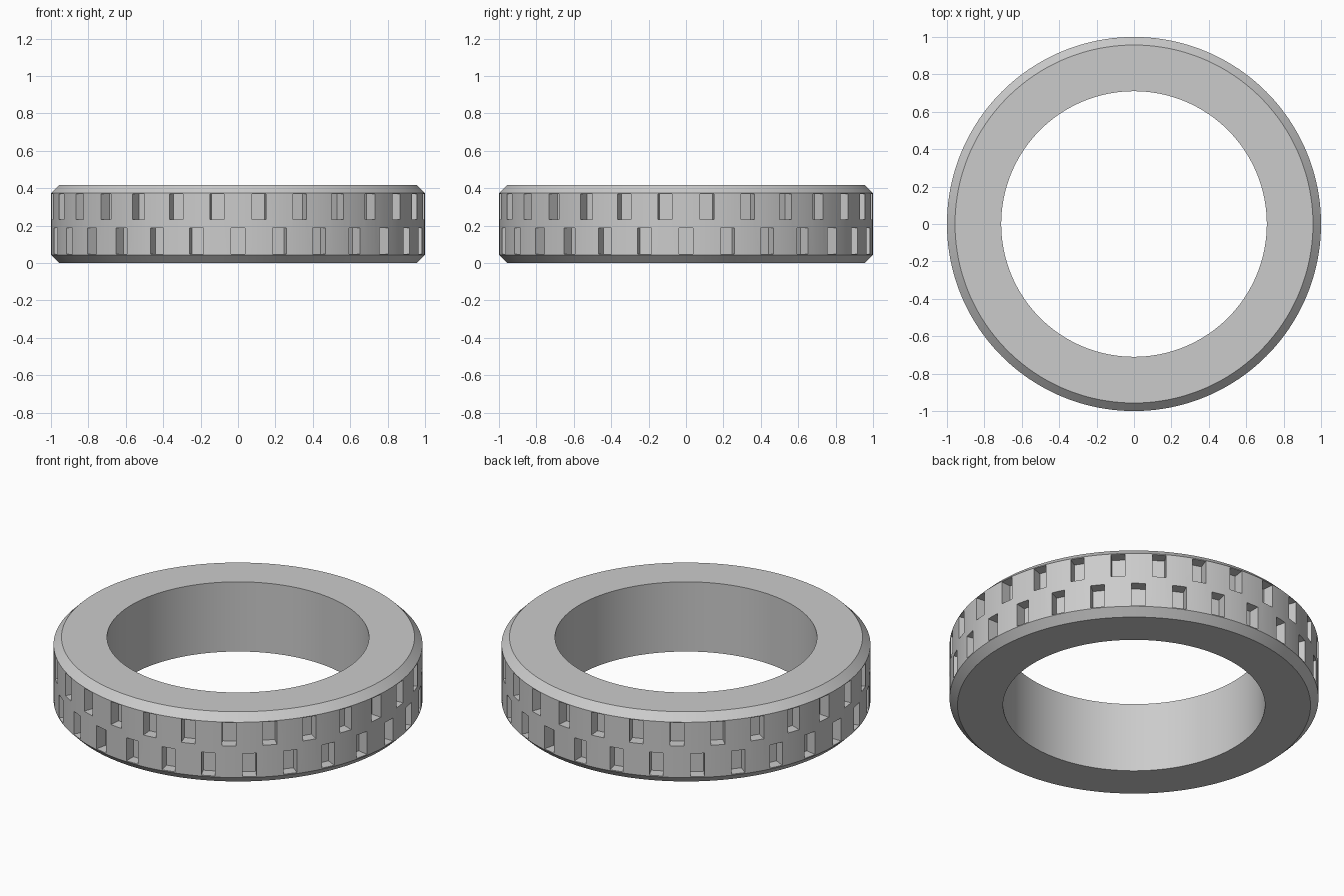
import bpy, bmesh, math
from mathutils import Matrix, Vector

if "Cube" in bpy.data.objects:
    bpy.data.objects.remove(bpy.data.objects["Cube"])

SEGMENTS = 168          # sides of the ring
SLOTS = 28              # pockets per row
R_OUT, R_IN, HEIGHT, CHAMFER = 1.0, 0.71, 0.417, 0.043
SLOT_W, SLOT_H, SLOT_DEPTH = 0.076, 0.138, 0.065


def make_object(name, bm):
    bmesh.ops.recalc_face_normals(bm, faces=bm.faces)
    mesh = bpy.data.meshes.new(name)
    bm.to_mesh(mesh)
    bm.free()
    obj = bpy.data.objects.new(name, mesh)
    bpy.context.collection.objects.link(obj)
    return obj


grey = bpy.data.materials.new("light grey")
grey.diffuse_color = (0.6, 0.6, 0.6, 1)
grey.use_nodes = True
grey.node_tree.nodes["Principled BSDF"].inputs["Base Color"].default_value = grey.diffuse_color

# Ring: chamfered cross-section revolved around z
profile = [(R_IN, 0), (R_OUT - CHAMFER, 0), (R_OUT, CHAMFER),
           (R_OUT, HEIGHT - CHAMFER), (R_OUT - CHAMFER, HEIGHT), (R_IN, HEIGHT)]
bm = bmesh.new()
loops = []
for i in range(SEGMENTS):
    a = math.tau * i / SEGMENTS
    loops.append([bm.verts.new((r * math.cos(a), r * math.sin(a), z)) for r, z in profile])
n = len(profile)
for i in range(SEGMENTS):
    p, q = loops[i], loops[(i + 1) % SEGMENTS]
    for j in range(n):
        k = (j + 1) % n
        bm.faces.new((p[j], q[j], q[k], p[k]))
ring = make_object("slotted_ring", bm)
ring.data.materials.append(grey)

# Pocket cutters: two staggered rows of boxes around the rim
bm = bmesh.new()
length = SLOT_DEPTH + 0.1
for z, offset in ((0.118, 0.0), (0.301, 0.5)):
    for i in range(SLOTS):
        turn = Matrix.Rotation(math.tau * (i + offset) / SLOTS, 4, 'Z')
        place = Matrix.Translation(Vector((R_OUT - SLOT_DEPTH + length / 2, 0, z)))
        size = Matrix.Diagonal((length, SLOT_W, SLOT_H, 1))
        bmesh.ops.create_cube(bm, size=1, matrix=turn @ place @ size)
cutter = make_object("pocket_cutter", bm)
cutter.data.materials.append(grey)
cutter.hide_render = True

# Cut the pockets, then remove the helper
cut = ring.modifiers.new("pockets", 'BOOLEAN')
cut.operation = 'DIFFERENCE'
cut.solver = 'EXACT'
cut.object = cutter
bpy.context.view_layer.objects.active = ring
ring.select_set(True)
bpy.ops.object.modifier_apply(modifier=cut.name)
bpy.data.objects.remove(cutter, do_unlink=True)

# Smooth round walls, crisp chamfers and pockets
bpy.ops.object.shade_smooth_by_angle(angle=math.radians(20))
